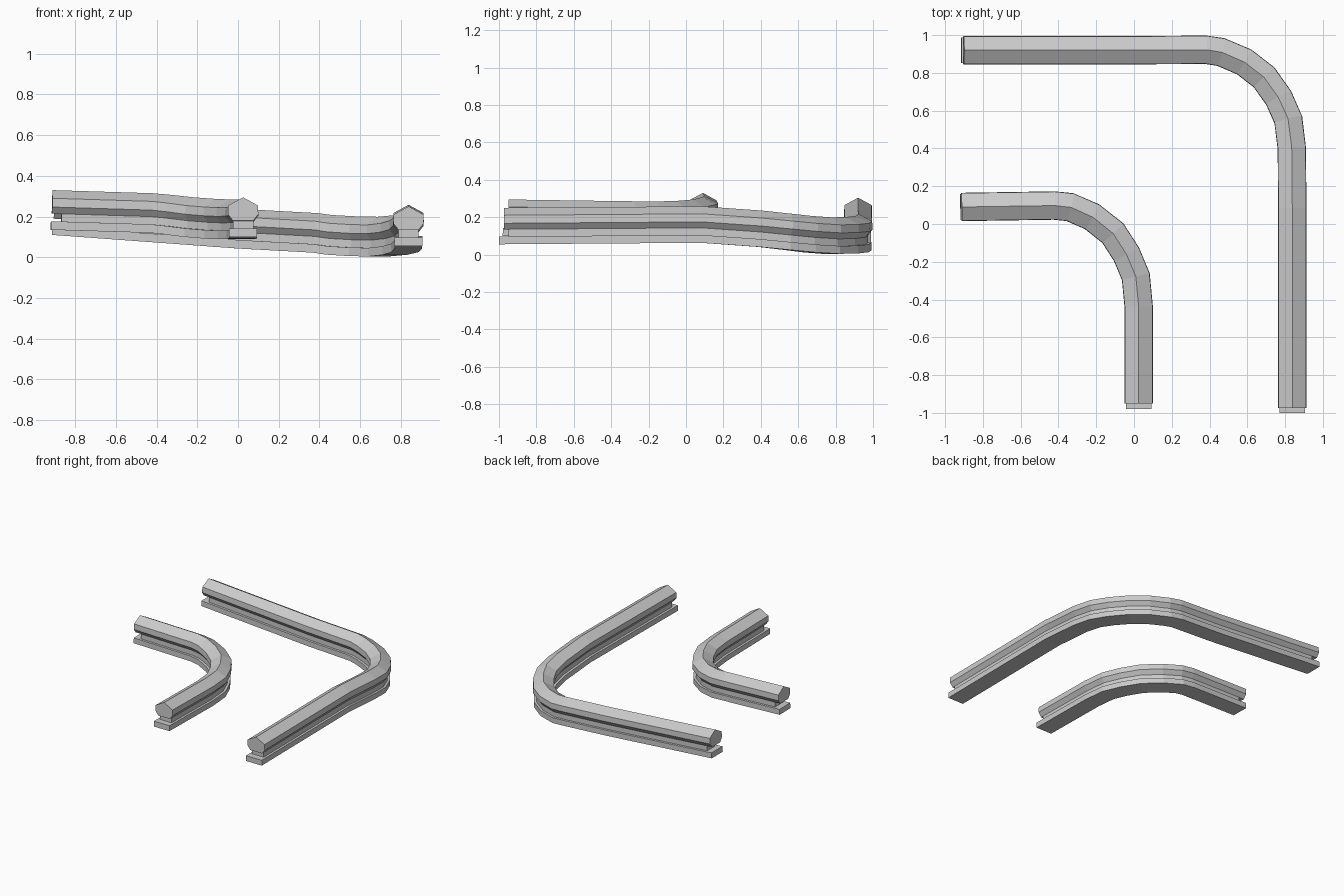
import bpy, bmesh
from mathutils import Vector

cube = bpy.data.objects.get("Cube")
if cube:
    bpy.data.objects.remove(cube)

grey = bpy.data.materials.new("steel_grey")
grey.use_nodes = True
grey.diffuse_color = (0.6, 0.6, 0.6, 1)
grey.node_tree.nodes["Principled BSDF"].inputs["Base Color"].default_value = (0.6, 0.6, 0.6, 1)


def mirrored(half):
    """Close a right-hand half section (bottom to top) by mirroring it."""
    return half + [(-u, v) for u, v in reversed(half) if u > 0]


# Cross-sections: across the rail, above its underside
FOOT = mirrored([(0.068, 0), (0.068, 0.042)])
WEB = mirrored([(0.05, 0.03), (0.05, 0.09)])
HEAD = mirrored([(0.05, 0.08), (0.075, 0.112), (0.073, 0.155), (0, 0.195)])


def sweep(name, path, section, trim_start, trim_end):
    """Sweep a section along a path with mitred joints and flat ends."""
    pts = [Vector(p) for p in path]
    pts[0] += (pts[1] - pts[0]).normalized() * trim_start
    pts[-1] += (pts[-2] - pts[-1]).normalized() * trim_end
    bm = bmesh.new()
    rings = []
    for i, p in enumerate(pts):
        before = (p - pts[i - 1]).normalized() if i else None
        after = (pts[i + 1] - p).normalized() if i < len(pts) - 1 else None
        tangent = ((before or after) + (after or before)).normalized()
        side = tangent.cross(Vector((0, 0, 1))).normalized()
        up = side.cross(tangent)
        stretch = 1 / tangent.dot(before or after)
        rings.append([bm.verts.new(p + side * u * stretch + up * v) for u, v in section])
    n = len(section)
    for a, b in zip(rings, rings[1:]):
        for k in range(n):
            j = (k + 1) % n
            bm.faces.new((a[k], a[j], b[j], b[k]))
    bm.faces.new(rings[0])
    bm.faces.new(rings[-1])
    bmesh.ops.recalc_face_normals(bm, faces=bm.faces)
    mesh = bpy.data.meshes.new(name)
    bm.to_mesh(mesh)
    bm.free()
    mesh.materials.append(grey)
    bpy.context.collection.objects.link(bpy.data.objects.new(name, mesh))


# Underside centre lines, from the left-hand end round to the front end
outer = [(-0.915, 0.92, 0.11), (0, 0.92, 0.043), (0.37, 0.923, 0.023),
         (0.45, 0.913, 0.013), (0.58, 0.86, 0.006), (0.69, 0.775, 0.004),
         (0.77, 0.66, 0.012), (0.82, 0.54, 0.025), (0.836, 0.39, 0.041),
         (0.838, 0.08, 0.063), (0.838, -1, 0.055)]
inner = [(-0.92, 0.09, 0.135), (-0.43, 0.098, 0.12), (-0.35, 0.092, 0.113),
         (-0.23, 0.043, 0.1), (-0.115, -0.045, 0.092), (-0.04, -0.16, 0.089),
         (0.01, -0.28, 0.09), (0.025, -0.44, 0.092), (0.025, -0.98, 0.1)]

for label, path in (("outer", outer), ("inner", inner)):
    sweep(label + "_rail_foot", path, FOOT, 0, 0)
    sweep(label + "_rail_web", path, WEB, 0.05, 0.05)
    sweep(label + "_rail_head", path, HEAD, 0.003, 0.028)
